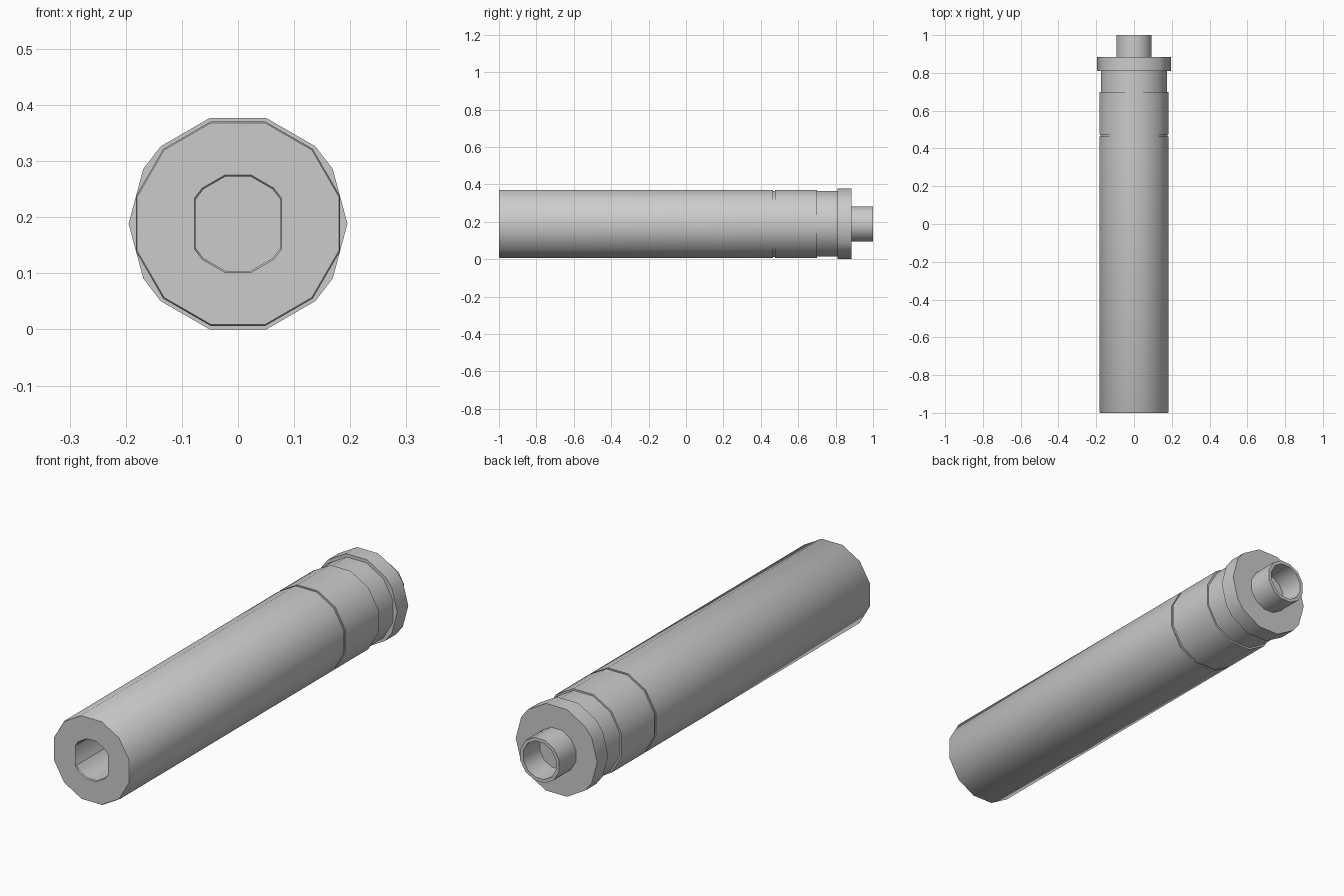
import bpy, bmesh
from math import sin, cos, radians

if "Cube" in bpy.data.objects:
    bpy.data.objects.remove(bpy.data.objects["Cube"])

CZ = 0.1885  # height of the long axis

# Cross-section angles in degrees
TWELVE = [15 + 30 * i for i in range(12)]
BORE = [30, 45, 75, 105, 135, 150, 210, 225, 255, 285, 315, 330]
FLANGE = sorted(BORE + [0, 180])


def loft(name, rings, cap_start=True, cap_end=True):
    """Skin a list of (y, radius, angles) rings along the y axis."""
    bm = bmesh.new()
    loops = [[bm.verts.new((r * cos(radians(a)), y, CZ + r * sin(radians(a)))) for a in angs]
             for y, r, angs in rings]
    for lo, hi in zip(loops, loops[1:]):
        n = len(lo)
        for i in range(n):
            j = (i + 1) % n
            bm.faces.new((lo[i], lo[j], hi[j], hi[i]))
    if cap_start:
        bm.faces.new(loops[0])
    if cap_end:
        bm.faces.new(loops[-1])
    bmesh.ops.recalc_face_normals(bm, faces=bm.faces[:])
    mesh = bpy.data.meshes.new(name)
    bm.to_mesh(mesh)
    bm.free()
    obj = bpy.data.objects.new(name, mesh)
    bpy.context.collection.objects.link(obj)
    bpy.ops.object.select_all(action='DESELECT')
    obj.select_set(True)
    bpy.context.view_layer.objects.active = obj
    bpy.ops.object.shade_smooth_by_angle(angle=radians(35))
    return obj


# Main tube: deep bore, bevelled front rim, seam groove and stepped neck
loft("main_tube", [
    (0.75, 0.087, BORE),
    (-0.996, 0.087, BORE),
    (-1.0, 0.090, BORE),
    (-1.0, 0.186, TWELVE),
    (-0.996, 0.1885, TWELVE),
    (0.464, 0.1885, TWELVE),
    (0.464, 0.183, TWELVE),
    (0.475, 0.183, TWELVE),
    (0.475, 0.1885, TWELVE),
    (0.70, 0.1885, TWELVE),
    (0.70, 0.181, TWELVE),
    (0.815, 0.181, TWELVE),
])

# Rear flange
loft("rear_flange", [(0.81, 0.195, FLANGE), (0.885, 0.195, FLANGE)])

# Hollow tail spigot
loft("tail_spigot", [
    (0.88, 0.096, TWELVE),
    (1.0, 0.096, TWELVE),
    (1.0, 0.081, TWELVE),
    (0.887, 0.081, TWELVE),
])
